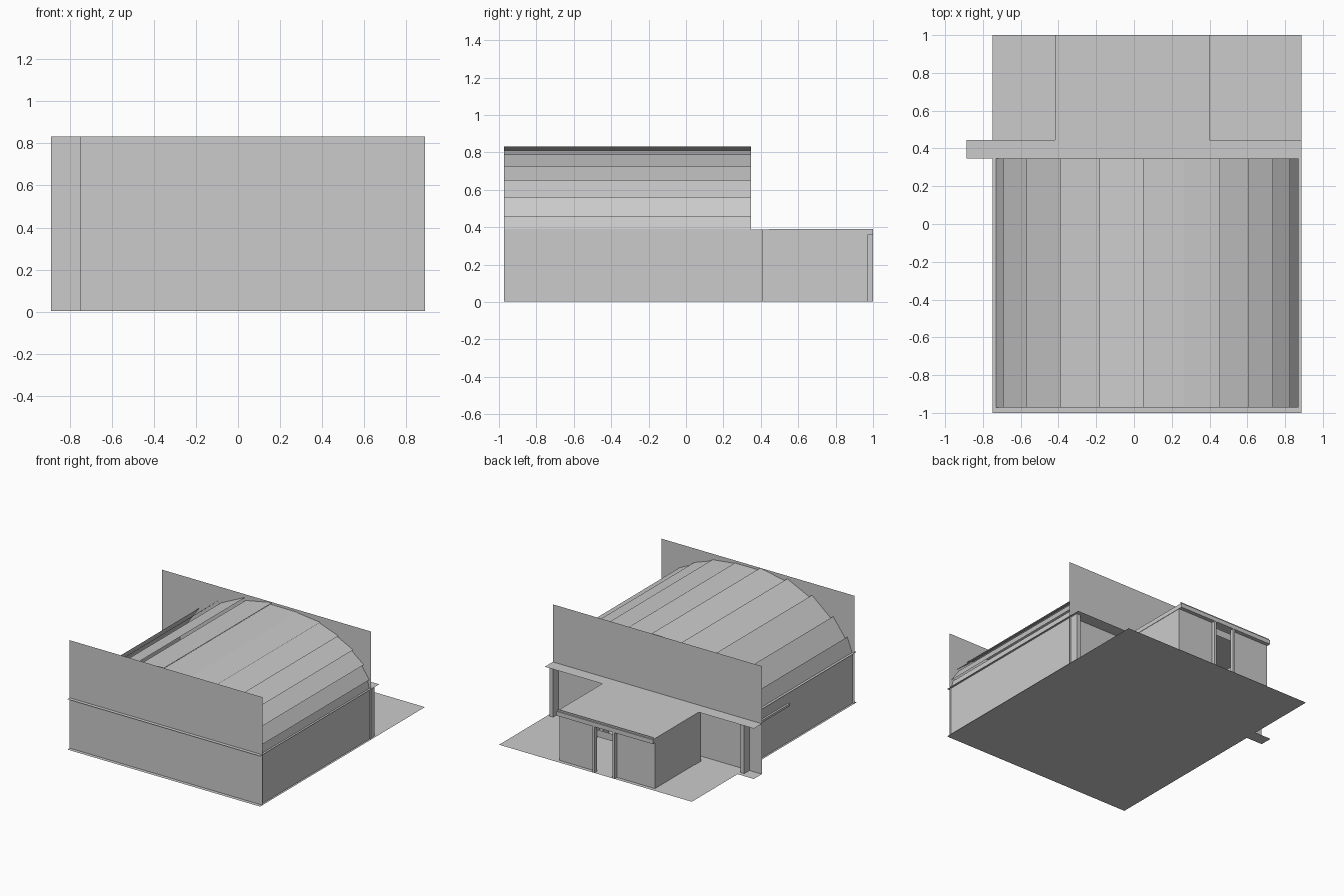
import bpy, bmesh

if "Cube" in bpy.data.objects:
    bpy.data.objects.remove(bpy.data.objects["Cube"])


def make(name, quads):
    bm = bmesh.new()
    for q in quads:
        bm.faces.new([bm.verts.new(p) for p in q])
    me = bpy.data.meshes.new(name)
    bm.to_mesh(me)
    bm.free()
    ob = bpy.data.objects.new(name, me)
    bpy.context.collection.objects.link(ob)
    return ob


def flat(name, x0, x1, y0, y1, z):
    return make(name, [[(x0, y0, z), (x1, y0, z), (x1, y1, z), (x0, y1, z)]])


def wall_x(name, x0, x1, y, z0, z1):
    return make(name, [[(x0, y, z0), (x1, y, z0), (x1, y, z1), (x0, y, z1)]])


def wall_y(name, x, y0, y1, z0, z1):
    return make(name, [[(x, y0, z0), (x, y1, z0), (x, y1, z1), (x, y0, z1)]])


def box(name, x0, x1, y0, y1, z0, z1):
    bm = bmesh.new()
    bmesh.ops.create_cube(bm, size=1)
    for v in bm.verts:
        v.co = (x1 if v.co.x > 0 else x0, y1 if v.co.y > 0 else y0, z1 if v.co.z > 0 else z0)
    me = bpy.data.meshes.new(name)
    bm.to_mesh(me)
    bm.free()
    ob = bpy.data.objects.new(name, me)
    bpy.context.collection.objects.link(ob)
    return ob


L, R = -0.75, 0.888          # plate edges
F, B = -0.972, 0.348         # main hall front and back
EAVE, TOP = 0.39, 0.832

# Ground slab and side strip
flat("ground_slab", L, R, -1, 1, 0.003)
flat("ground_strip", -0.888, L, B, 0.445, 0.003)

# Main hall walls and tall end walls
wall_x("front_wall", L, R, F, 0.003, TOP)
wall_x("back_wall", -0.888, R, B, 0.003, TOP)
wall_y("left_wall", -0.735, F, B, 0.003, EAVE)
wall_y("right_wall", 0.873, F, B, 0.003, EAVE)

# Eave ledges around the hall and porch canopy
flat("front_ledge", L, R, -1, F, EAVE)
flat("left_ledge", L, -0.725, F, B, EAVE)
flat("right_ledge", 0.86, R, F, B, EAVE)
flat("porch_canopy", -0.888, R, B, 0.445, EAVE)

# Roof planks, each given by its left and right edge in section; right edges overlap
planks = [((-0.73, 0.39), (-0.69, 0.50)), ((-0.69, 0.46), (-0.57, 0.625)),
          ((-0.57, 0.59), (-0.39, 0.74)), ((-0.39, 0.71), (-0.18, 0.81)),
          ((-0.18, 0.785), (0.05, 0.831)), ((0.03, 0.813), (0.265, 0.812)),
          ((0.24, 0.811), (0.455, 0.787)), ((0.43, 0.787), (0.61, 0.724)),
          ((0.585, 0.724), (0.735, 0.65)), ((0.71, 0.65), (0.825, 0.56)),
          ((0.80, 0.56), (0.872, 0.457)), ((0.855, 0.457), (0.872, 0.39))]
for i, ((xa, za), (xb, zb)) in enumerate(planks):
    make(f"roof_plank_{i}", [[(xa, F, za), (xb, F, zb), (xb, B, zb), (xa, B, za)]])

# Entrance block: roof, walls, top rail
VL, VR = -0.418, 0.40
box("entrance_roof", VL, VR, 0.445, 1.0, 0.357, EAVE)
wall_x("entrance_roof_rail", VL, VR, 0.99, EAVE, 0.403)
for side, x in (("left", VL + 0.003), ("right", VR - 0.003)):
    wall_y(f"entrance_{side}_wall", x, 0.48, 0.97, 0.003, 0.357)
wall_x("entrance_front_left", VL + 0.003, -0.09, 0.97, 0.003, 0.357)
wall_x("entrance_front_right", 0.08, VR - 0.003, 0.97, 0.003, 0.357)
wall_x("door_header", -0.09, 0.08, 0.97, 0.27, 0.325)

# Door posts
for side, x in (("left", -0.085), ("right", 0.085)):
    box(f"door_post_{side}", x - 0.008, x + 0.008, 0.97, 0.999, 0.003, 0.39)

# Porch pillars
for i, (x0, x1, y0, y1) in enumerate([(0.84, 0.873, B, 0.412), (-0.783, L, B, 0.412),
                                      (VL, VL + 0.035, 0.412, 0.485),
                                      (VR - 0.035, VR, 0.412, 0.485)]):
    box(f"porch_pillar_{i}", x0, x1, y0, y1, 0.003, EAVE - 0.002)

# Side rail on left wall
box("side_rail", L, -0.735, -0.19, B, 0.285, 0.302)
